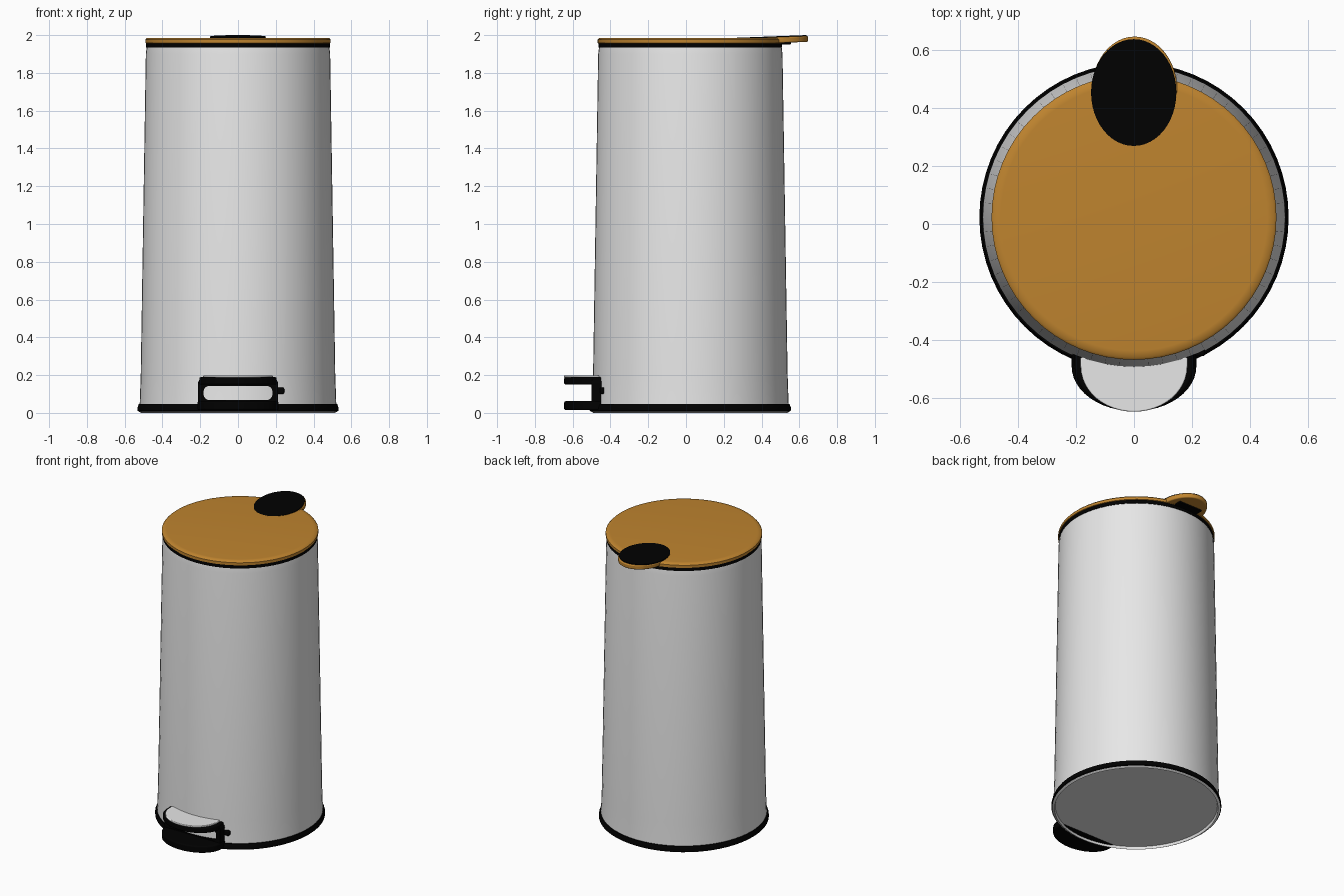
import bpy
import bmesh
from math import cos, sin, pi

default = bpy.data.objects.get("Cube")
if default:
    bpy.data.objects.remove(default, do_unlink=True)


def material(name, rgb):
    mat = bpy.data.materials.new(name)
    mat.use_nodes = True
    mat.diffuse_color = (*rgb, 1)
    mat.node_tree.nodes["Principled BSDF"].inputs["Base Color"].default_value = (*rgb, 1)
    return mat


WHITE = material("white enamel", (0.8, 0.8, 0.8))
BLACK = material("black plastic", (0.0002, 0.0002, 0.0002))
WOOD = material("warm wood", (0.52, 0.23, 0.028))
CENTRE_Y = 0.023


def finish(name, bm, mat, bevel=0):
    bmesh.ops.recalc_face_normals(bm, faces=bm.faces)
    mesh = bpy.data.meshes.new(name)
    bm.to_mesh(mesh)
    bm.free()
    obj = bpy.data.objects.new(name, mesh)
    bpy.context.collection.objects.link(obj)
    mesh.materials.append(mat)
    bpy.ops.object.select_all(action="DESELECT")
    obj.select_set(True)
    bpy.context.view_layer.objects.active = obj
    if bevel:
        mod = obj.modifiers.new("rounded edges", "BEVEL")
        mod.width = bevel
        mod.segments = 3
    bpy.ops.object.shade_smooth_by_angle(angle=0.7)
    return obj


def turned(name, profile, mat, sides=64):
    """Stack rings of (radius, height) into a closed round solid."""
    bm = bmesh.new()
    rings = [[bm.verts.new((r * cos(2 * pi * i / sides),
                            CENTRE_Y + r * sin(2 * pi * i / sides), z))
              for i in range(sides)] for r, z in profile]
    for low, high in zip(rings, rings[1:]):
        for i in range(sides):
            j = (i + 1) % sides
            bm.faces.new((low[i], low[j], high[j], high[i]))
    bm.faces.new(rings[0])
    bm.faces.new(rings[-1])
    return finish(name, bm, mat)


def plate(name, outline, z0, z1, mat, bevel=0, slope=0):
    """Extrude a flat outline upwards; slope lifts it towards the back."""
    bm = bmesh.new()
    front = min(y for x, y in outline)
    face = bm.faces.new([bm.verts.new((x, y, z0 + slope * (y - front)))
                         for x, y in outline])
    top = bmesh.ops.extrude_face_region(bm, geom=[face])["geom"]
    moved = [v for v in top if isinstance(v, bmesh.types.BMVert)]
    bmesh.ops.translate(bm, verts=moved, vec=(0, 0, z1 - z0))
    return finish(name, bm, mat, bevel)


def oval(rx, ry, cx, cy, steps=48):
    return [(cx + rx * cos(2 * pi * i / steps), cy + ry * sin(2 * pi * i / steps))
            for i in range(steps)]


def tongue(rx, front, back, shoulder=-0.49, steps=24):
    """Pedal outline: straight back and sides, rounded at the front."""
    curve = [(-rx * cos(pi * i / steps), shoulder - (shoulder - front) * sin(pi * i / steps))
             for i in range(steps + 1)]
    return [(-rx, back)] + curve + [(rx, back)]


def box(name, x, y, z, mat, bevel):
    return plate(name, [(x[0], y[0]), (x[1], y[0]), (x[1], y[1]), (x[0], y[1])],
                 z[0], z[1], mat, bevel)


def rounded_rect(half_width, z0, z1, radius, steps=6):
    """Upright rounded rectangle as (x, z) points."""
    points = []
    corners = ((1, z1 - radius), (-1, z1 - radius), (-1, z0 + radius), (1, z0 + radius))
    for quarter, (side, cz) in enumerate(corners):
        for i in range(steps + 1):
            angle = (quarter + i / steps) * pi / 2
            points.append((side * (half_width - radius) + radius * cos(angle),
                           cz + radius * sin(angle)))
    return points


def frame(name, outer, inner, y0, y1, mat):
    """Solid upright frame between two matching outlines."""
    bm = bmesh.new()
    loops = [[bm.verts.new((x, y, z)) for x, z in outline]
             for outline, y in ((outer, y0), (inner, y0), (inner, y1), (outer, y1))]
    for a, b in zip(loops, loops[1:] + loops[:1]):
        for i in range(len(a)):
            j = (i + 1) % len(a)
            bm.faces.new((a[i], a[j], b[j], b[i]))
    return finish(name, bm, mat)


# Tapered bin with its base, recessed underside and rim
turned("body", [(0.521, 0.03), (0.515, 0.2), (0.488, 1.9), (0.483, 1.938)], WHITE)
turned("base_ring", [(0.505, 0.026), (0.527, 0.008), (0.533, 0.013), (0.533, 0.026),
                     (0.526, 0.046), (0.505, 0.05)], BLACK)
turned("underside", [(0.508, 0.018), (0.513, 0.0), (0.527, 0.008), (0.508, 0.03)], WHITE)
turned("rim_ring", [(0.478, 1.931), (0.486, 1.934), (0.486, 1.957)], BLACK)

# Lid with its lifting tab, both ramping up towards the back
turned("lid", [(0.482, 1.955), (0.491, 1.958), (0.491, 1.976),
               (0.483, 1.984), (0.46, 1.986)], WOOD)
plate("lid_tab", oval(0.148, 0.188, 0.002, 0.458), 1.95, 1.981, WOOD, 0.007, 0.038)
plate("tab_pad", oval(0.147, 0.184, -0.001, 0.453), 1.979, 1.986, BLACK, 0, 0.038)
box("tab_hinge", (-0.09, 0.09), (0.46, 0.555), (1.951, 1.968), BLACK, 0.004)

# Foot pedal: two tongues joined by a rounded frame against the body
plate("pedal_bottom", tongue(0.215, -0.645, -0.44), 0.015, 0.062, BLACK, 0.008)
plate("pedal_top", tongue(0.205, -0.645, -0.44), 0.15, 0.189, BLACK, 0.008)
plate("pedal_tread", tongue(0.184, -0.647, -0.46), 0.187, 0.199, WHITE, 0.004)
frame("pedal_frame", rounded_rect(0.212, 0.02, 0.188, 0.035),
      rounded_rect(0.182, 0.068, 0.143, 0.03), -0.5, -0.435, BLACK)
box("pedal_pivot", (0.2, 0.245), (-0.455, -0.42), (0.1, 0.135), BLACK, 0.008)
